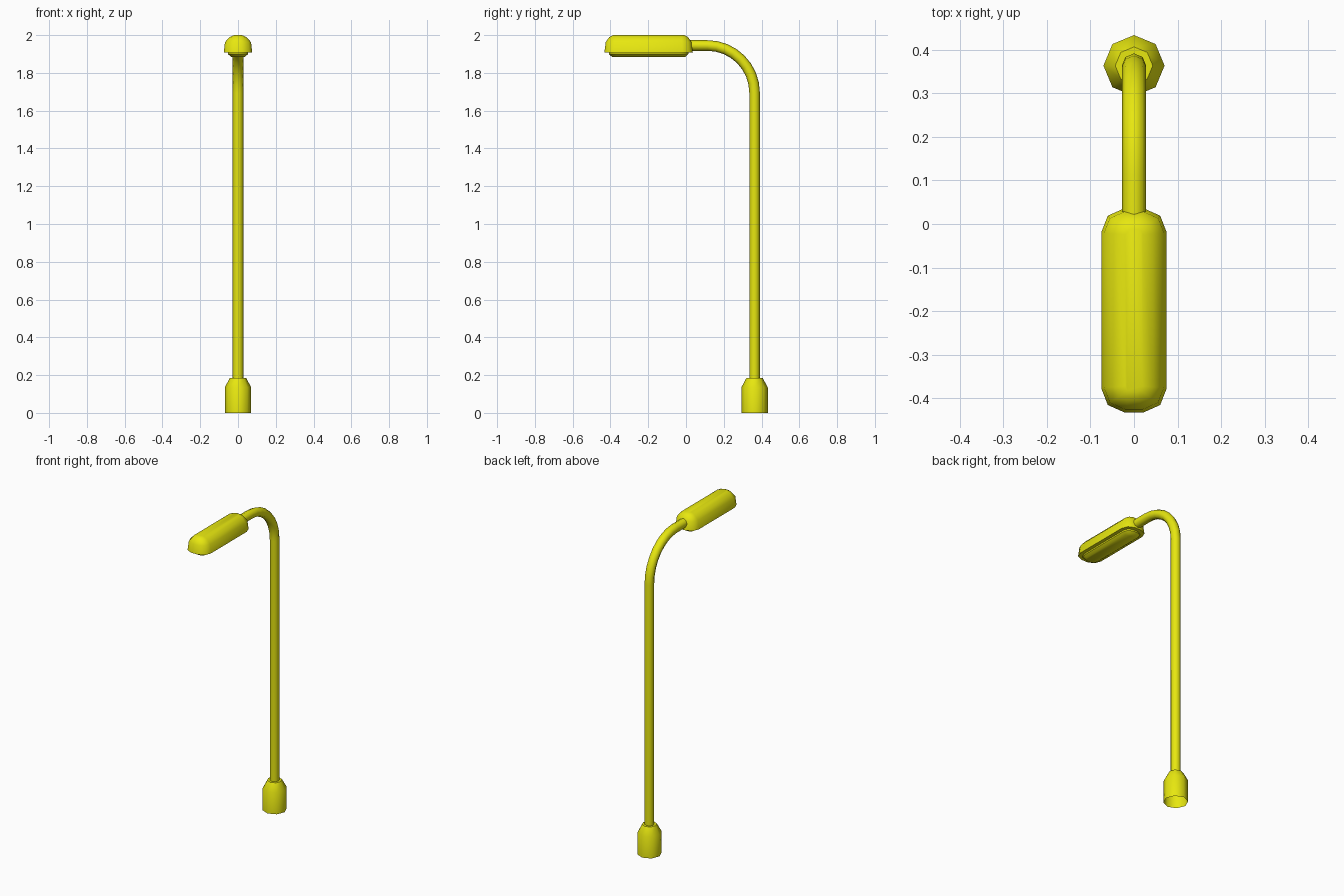
import bpy, bmesh, math

if "Cube" in bpy.data.objects:
    bpy.data.objects.remove(bpy.data.objects["Cube"])

yellow = bpy.data.materials.new("lamp yellow")
yellow.diffuse_color = (0.80, 0.80, 0.005, 1)
yellow.use_nodes = True
yellow.node_tree.nodes["Principled BSDF"].inputs["Base Color"].default_value = yellow.diffuse_color

POLE_Y = 0.363


def loft(name, rings, cap_start=True, cap_end=True):
    """Skin a list of equal-length point rings into one object."""
    bm = bmesh.new()
    loops = [[bm.verts.new(p) for p in ring] for ring in rings]
    n = len(rings[0])
    for a, b in zip(loops, loops[1:]):
        for i in range(n):
            j = (i + 1) % n
            bm.faces.new((a[i], a[j], b[j], b[i]))
    if cap_start:
        bm.faces.new(loops[0][::-1])
    if cap_end:
        bm.faces.new(loops[-1])
    bmesh.ops.recalc_face_normals(bm, faces=bm.faces)
    mesh = bpy.data.meshes.new(name)
    bm.to_mesh(mesh)
    bm.free()
    mesh.materials.append(yellow)
    ob = bpy.data.objects.new(name, mesh)
    bpy.context.collection.objects.link(ob)
    bpy.ops.object.select_all(action='DESELECT')
    ob.select_set(True)
    bpy.context.view_layer.objects.active = ob
    bpy.ops.object.shade_smooth_by_angle(angle=math.radians(48))
    return ob


def tube_ring(y, z, r, tilt=0.0):
    """Octagon around (0, y, z); tilt 0 lies flat, 90 degrees faces -y."""
    pts = []
    for i in range(8):
        a = math.tau * i / 8
        n = r * math.sin(a)
        pts.append((r * math.cos(a), y + n * math.cos(tilt), z + n * math.sin(tilt)))
    return pts


def head_ring(hx, inset, z):
    """Long lozenge with chamfered, nearly round ends."""
    y0, y1 = -0.432 + inset, 0.036 + inset * -1
    k = hx / 0.075
    quarter = [(hx, 0.055 * k), (0.80 * hx, 0.017 * k), (0.29 * hx, 0.0)]
    back = [(x, y1 - d) for x, d in quarter]
    back += [(-x, y) for x, y in reversed(back)]
    front = [(-x, y0 + d) for x, d in quarter]
    front += [(-x, y) for x, y in reversed(front)]
    return [(x, y, z) for x, y in back + front]


# Base socket, open underneath
loft("base_socket", [tube_ring(POLE_Y, z, r) for z, r in
                     ((0, 0.07), (0.135, 0.07), (0.185, 0.043))], cap_start=False)

# Pole with a quarter-circle bend into the arm
BEND, ARM_Z = 0.25, 1.945
rings = [tube_ring(POLE_Y, 0.17, 0.028)]
for i in range(9):
    t = math.pi / 2 * i / 8
    rings.append(tube_ring(POLE_Y - BEND + BEND * math.cos(t),
                           ARM_Z - BEND + BEND * math.sin(t), 0.028, t))
rings.append(tube_ring(0.01, ARM_Z, 0.028, math.pi / 2))
loft("pole_and_arm", rings)

# Lamp head shell
loft("lamp_head", [head_ring(*r) for r in
                   ((0.075, 0, 1.908), (0.069, 0.007, 1.963),
                    (0.044, 0.026, 1.990), (0.020, 0.046, 2.0))])

# Lens below the head
loft("lamp_lens", [head_ring(*r) for r in
                   ((0.036, 0.040, 1.885), (0.053, 0.024, 1.899), (0.053, 0.024, 1.910))])
